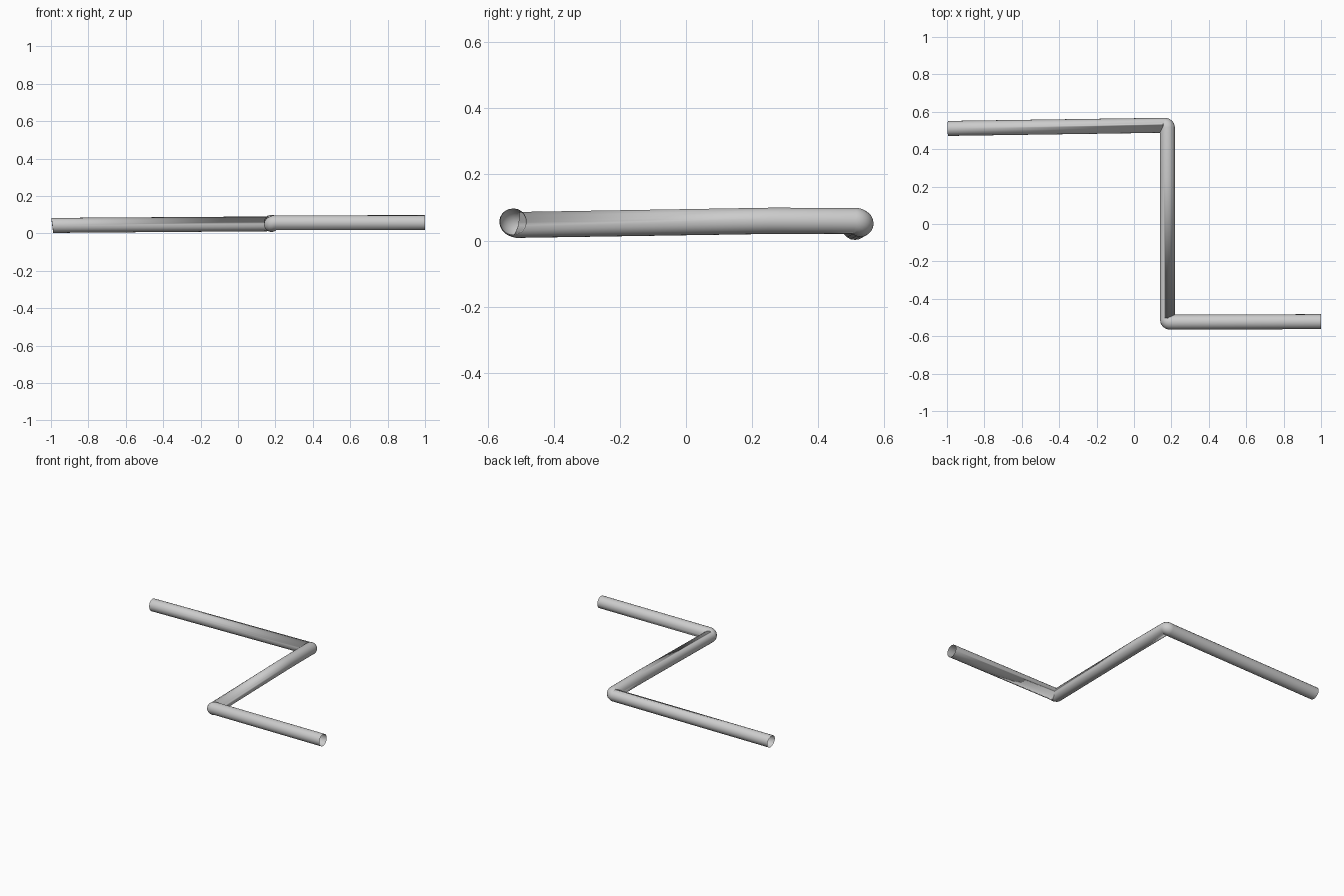
import bpy
from mathutils import Vector

if "Cube" in bpy.data.objects:
    bpy.data.objects.remove(bpy.data.objects["Cube"])

RADIUS = 0.04
BEND = 0.016

# Centre line of the bent pipe: upper arm, crossbar, lower arm
left_end = Vector((-0.993, 0.511, 0.0415))
corner_a = [Vector((0.179, 0.528, 0.051)), Vector((0.179, 0.528, 0.060))]
corner_b = [Vector((0.179, -0.525, 0.047)), Vector((0.179, -0.525, 0.057))]
right_end = Vector((1.0, -0.522, 0.057))


def bend(before, corner, after, steps=8):
    """Tight rounded elbow, easing between the two arm heights."""
    p0 = corner[0] + (before - corner[0]).normalized() * BEND
    p2 = corner[1] + (after - corner[1]).normalized() * BEND
    mid = (corner[0] + corner[1]) / 2
    pts = []
    for i in range(steps + 1):
        t = i / steps
        pts.append(p0 * (1 - t) ** 2 + mid * 2 * t * (1 - t) + p2 * t * t)
    return pts


path = [left_end, left_end + Vector((0.008, 0.0001, 0.001))]
path += bend(left_end, corner_a, corner_b[0])
path.append(Vector((0.179, 0.25, 0.0595)))
path += bend(corner_a[1], corner_b, right_end)
path.append(right_end)

# Sweep an open round tube along the path
curve = bpy.data.curves.new("bent_pipe", 'CURVE')
curve.dimensions = '3D'
curve.bevel_depth = RADIUS
curve.bevel_resolution = 8
curve.use_fill_caps = False
spline = curve.splines.new('POLY')
spline.points.add(len(path) - 1)
for point, co in zip(spline.points, path):
    point.co = (*co, 1.0)

pipe = bpy.data.objects.new("bent_pipe", curve)
bpy.context.collection.objects.link(pipe)
bpy.context.view_layer.objects.active = pipe
pipe.select_set(True)
bpy.ops.object.convert(target='MESH')
bpy.ops.object.shade_smooth()
